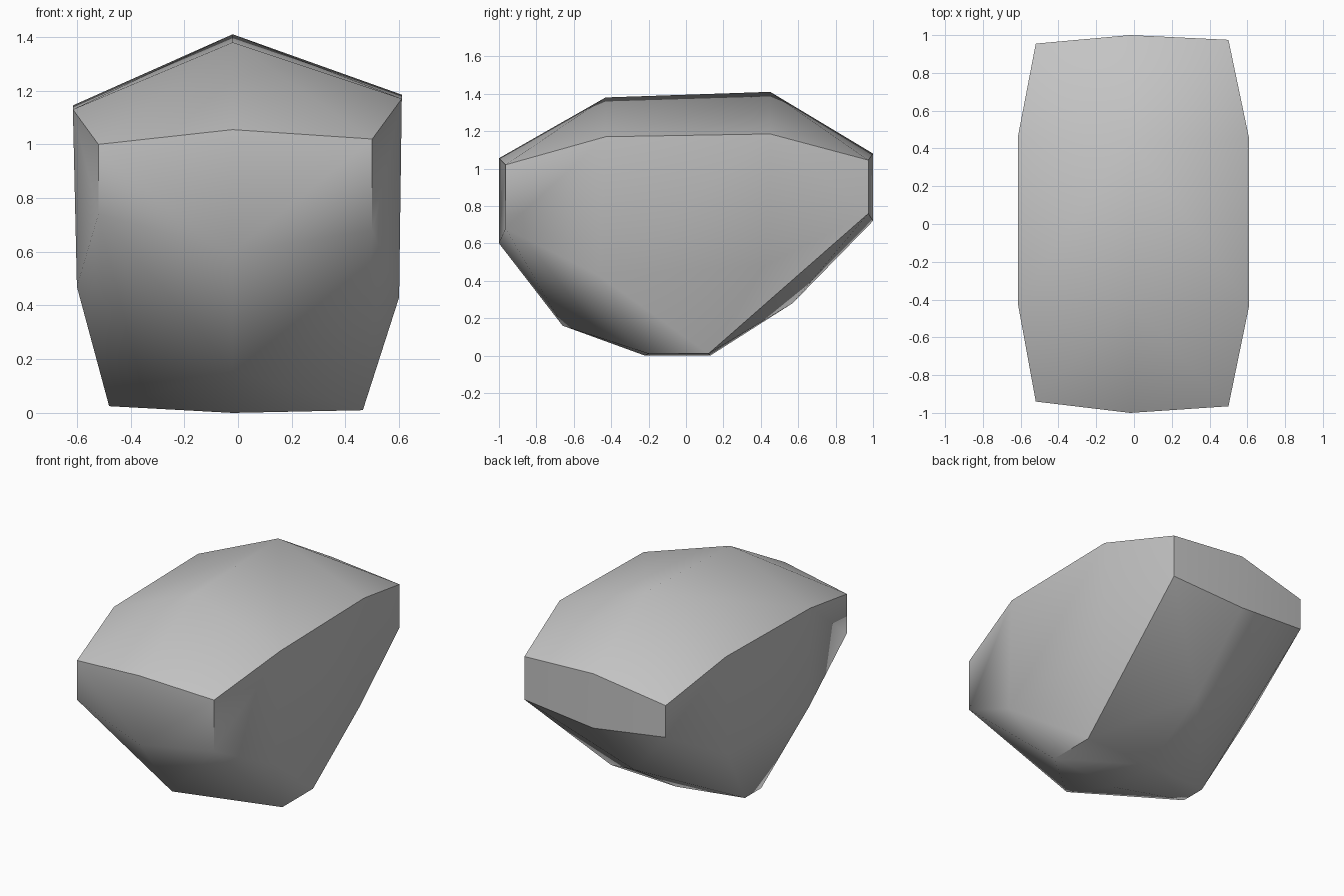
import bpy
import bmesh
import math

cube = bpy.data.objects.get("Cube")
if cube:
    bpy.data.objects.remove(cube, do_unlink=True)

# Plain grey stone
stone = bpy.data.materials.new("grey_stone")
stone.use_nodes = True
grey = (0.55, 0.55, 0.55, 1)
stone.diffuse_color = grey
stone.node_tree.nodes["Principled BSDF"].inputs["Base Color"].default_value = grey

# Central ridge profile (y, z), clockwise from the front of the ridge
RIDGE_X = -0.02
ridge = [(-0.43, 1.38), (0.45, 1.41), (1.0, 1.08), (1.0, 0.72), (0.57, 0.28),
         (0.13, 0.0), (-0.22, 0.0), (-0.66, 0.16), (-1.0, 0.60), (-1.0, 1.055)]

# Flank profiles (x, y, z), same order: shoulder, back, bulge, base, bulge, front
left_flank = [(0.61, -0.43, 1.17), (0.61, 0.45, 1.185),
              (0.50, 0.975, 1.045), (0.50, 0.975, 0.76),
              (0.60, 0.42, 0.48), (0.465, 0.12, 0.01),
              (0.465, -0.20, 0.01), (0.60, -0.47, 0.43),
              (0.50, -0.965, 0.68), (0.50, -0.965, 1.02)]
right_flank = [(-0.615, -0.42, 1.13), (-0.615, 0.46, 1.145),
               (-0.52, 0.955, 0.985), (-0.52, 0.955, 0.775),
               (-0.60, 0.42, 0.48), (-0.48, 0.07, 0.025),
               (-0.48, -0.10, 0.025), (-0.60, -0.43, 0.47),
               (-0.52, -0.94, 0.74), (-0.52, -0.94, 1.0)]

# Chiselled boulder: the skin stretched over the three profiles
bm = bmesh.new()
for point in [(RIDGE_X, y, z) for y, z in ridge] + left_flank + right_flank:
    bm.verts.new(point)
result = bmesh.ops.convex_hull(bm, input=bm.verts[:])
loose = [v for v in bm.verts if not v.link_faces]
bmesh.ops.delete(bm, geom=loose, context='VERTS')
bmesh.ops.recalc_face_normals(bm, faces=bm.faces[:])

mesh = bpy.data.meshes.new("boulder")
bm.to_mesh(mesh)
bm.free()
mesh.materials.append(stone)
boulder = bpy.data.objects.new("boulder", mesh)
bpy.context.collection.objects.link(boulder)

# Soft facets with crisp main ridges
bpy.ops.object.select_all(action='DESELECT')
boulder.select_set(True)
bpy.context.view_layer.objects.active = boulder
bpy.ops.object.shade_smooth_by_angle(angle=math.radians(38))
